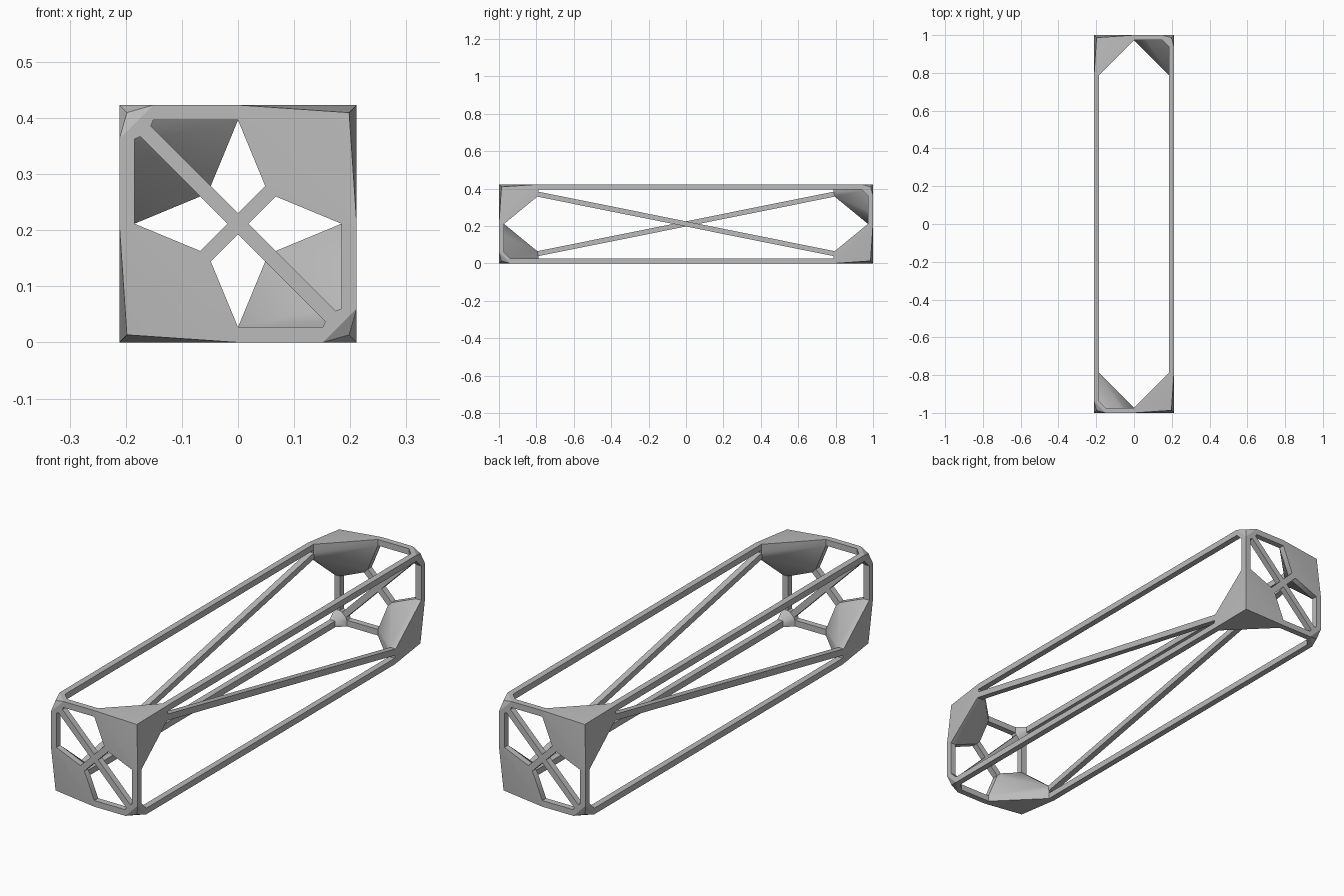
import bpy
import bmesh
from mathutils import Vector

if "Cube" in bpy.data.objects:
    bpy.data.objects.remove(bpy.data.objects["Cube"])

W = 0.027                    # bar thickness
HX, HY = 0.198, 0.9865       # half spans between node centres
MID = 0.2115                 # height of the frame's centre
BIG, SMALL = HX, 0.047       # reach of the two kinds of corner

grey = bpy.data.materials.new("light_grey")
grey.use_nodes = True
colour = (0.5, 0.5, 0.5, 1)
grey.diffuse_color = colour
grey.node_tree.nodes["Principled BSDF"].inputs["Base Color"].default_value = colour


def solid(name, points):
    """Convex solid around a few points."""
    bm = bmesh.new()
    verts = [bm.verts.new(p) for p in points]
    res = bmesh.ops.convex_hull(bm, input=verts)
    loose = {g for g in res["geom_interior"] + res["geom_unused"]
             if isinstance(g, bmesh.types.BMVert)}
    bmesh.ops.delete(bm, geom=list(loose), context='VERTS')
    bmesh.ops.dissolve_limit(bm, angle_limit=0.01, verts=bm.verts[:], edges=bm.edges[:])
    bmesh.ops.recalc_face_normals(bm, faces=bm.faces[:])
    mesh = bpy.data.meshes.new(name)
    bm.to_mesh(mesh)
    bm.free()
    mesh.materials.append(grey)
    obj = bpy.data.objects.new(name, mesh)
    bpy.context.collection.objects.link(obj)
    return obj


def section(point, direction, normal):
    """Square bar section at a point; normal is the face the bar lies in."""
    side = direction.cross(normal).normalized()
    return [point + (a * side + b * normal) * W / 2 for a in (-1, 1) for b in (-1, 1)]


def node(s):
    return Vector((s[0] * HX, s[1] * HY, MID + s[2] * HX))


def reach(s):
    return BIG if s[0] * s[1] * s[2] < 0 else SMALL


signs = [(x, y, z) for x in (-1, 1) for y in (-1, 1) for z in (-1, 1)]
X, Y, Z = Vector((1, 0, 0)), Vector((0, 1, 0)), Vector((0, 0, 1))

# Every bar joins two corners: name, start, end, face normal
links = []
for i, s in enumerate(signs):
    for t in signs[i + 1:]:
        same = tuple(a == b for a, b in zip(s, t))
        kind = {(False, True, True): ("cross_rail", Z),
                (True, False, True): ("long_rail", Z),
                (True, True, False): ("upright", X),
                (False, True, False): ("end_brace", Y)}.get(same)
        if same == (True, False, False) and reach(s) == BIG:
            kind = ("side_brace", X)
        if kind:
            links.append((kind[0], s, t, kind[1]))

corner_points = {s: [node(s)] for s in signs}
for name, s, t, normal in links:
    p, q = node(s), node(t)
    d = (q - p).normalized()
    start, end = p + d * reach(s), q - d * reach(t)
    corner_points[s] += section(start, d, normal)
    corner_points[t] += section(end, d, normal)
    if name == "end_brace" and reach(s) == BIG:
        # Short stubs meet the full brace in the middle of each end
        centre = (p + q) / 2
        for a, b in ((start, centre - d * W / 2), (centre + d * W / 2, end)):
            solid("end_stub", section(a, d, normal) + section(b, d, normal))
    else:
        solid(name, section(start, d, normal) + section(end, d, normal))

# Corners wrap the ends of the bars that meet there
for s, points in corner_points.items():
    big = reach(s) == BIG
    obj = solid("corner_gusset" if big else "corner_joint", points)
    bpy.ops.object.select_all(action='DESELECT')
    obj.select_set(True)
    bpy.context.view_layer.objects.active = obj
    bpy.ops.object.shade_smooth_by_angle(angle=0.5)
